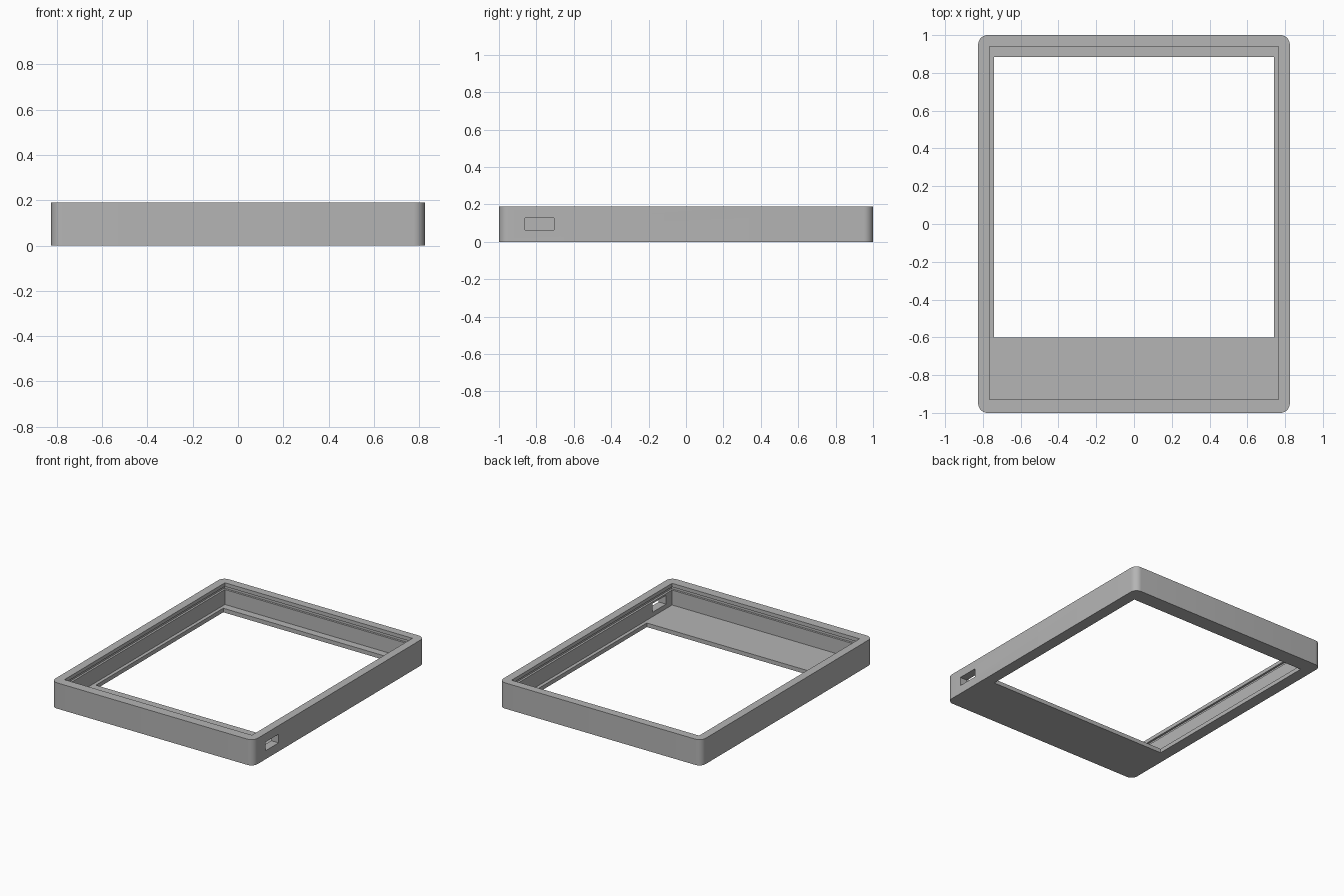
import bpy
import bmesh

default = bpy.data.objects.get("Cube")
if default:
    bpy.data.objects.remove(default, do_unlink=True)

HEIGHT = 0.19
FLOOR = 0.03


def box(name, x, y, z, corner_radius=0):
    """Box between the given (min, max) ranges, with optional round upright corners."""
    bm = bmesh.new()
    bmesh.ops.create_cube(bm, size=1)
    for v in bm.verts:
        v.co = [r[0] if c < 0 else r[1] for c, r in zip(v.co, (x, y, z))]
    if corner_radius:
        upright = [e for e in bm.edges
                   if abs(e.verts[0].co.z - e.verts[1].co.z) > 0.01]
        bmesh.ops.bevel(bm, geom=upright, offset=corner_radius, segments=8,
                        profile=0.5, affect='EDGES')
    bmesh.ops.recalc_face_normals(bm, faces=bm.faces)
    mesh = bpy.data.meshes.new(name)
    bm.to_mesh(mesh)
    bm.free()
    obj = bpy.data.objects.new(name, mesh)
    bpy.context.collection.objects.link(obj)
    return obj


def cut(target, cutter):
    """Subtract the cutter from the target and discard it."""
    cutter.hide_render = True
    mod = target.modifiers.new(cutter.name, 'BOOLEAN')
    mod.operation = 'DIFFERENCE'
    mod.solver = 'EXACT'
    mod.object = cutter
    bpy.ops.object.modifier_apply(modifier=mod.name)
    bpy.data.objects.remove(cutter, do_unlink=True)


# Outer shell with rounded upright corners
grey = bpy.data.materials.new("light grey plastic")
grey.use_nodes = True
colour = (0.46, 0.46, 0.46, 1)
grey.diffuse_color = colour
grey.node_tree.nodes["Principled BSDF"].inputs["Base Color"].default_value = colour

shell = box("bezel_shell", (-0.825, 0.825), (-1, 1), (0, HEIGHT), 0.05)
shell.data.materials.append(grey)
bpy.context.view_layer.objects.active = shell
shell.select_set(True)

# Open tray, screen window, lid groove under the rim, and side port
cut(shell, box("cavity", (-0.765, 0.765), (-0.93, 0.94), (FLOOR, 0.3)))
cut(shell, box("window", (-0.74, 0.74), (-0.6, 0.885), (-0.1, 0.1)))
cut(shell, box("lid_groove", (-0.78, 0.78), (-0.945, 0.955), (0.14, 0.163)))
cut(shell, box("side_port", (0.7, 0.9), (-0.86, -0.705), (0.063, 0.127)))

bpy.ops.object.shade_smooth_by_angle()
